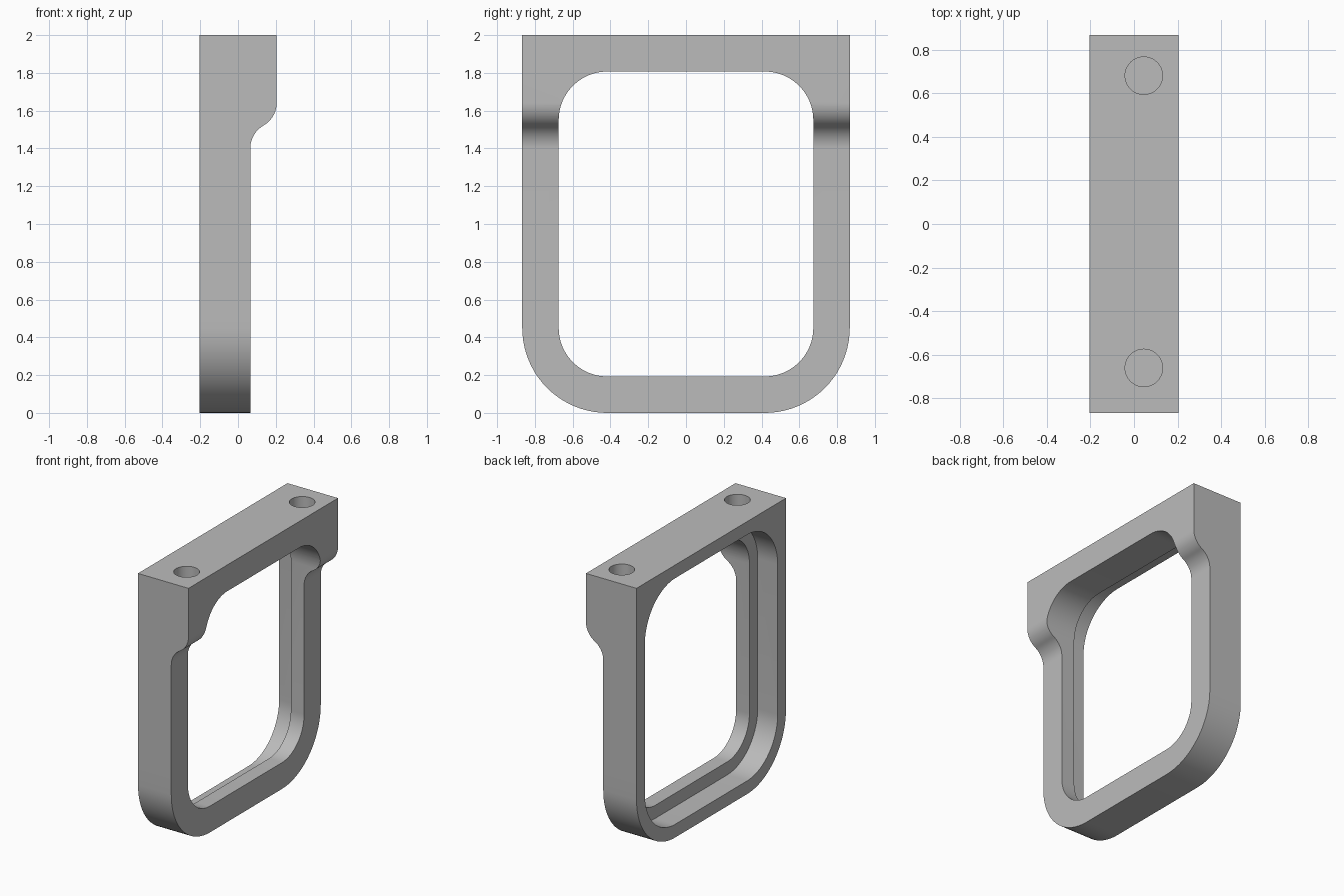
import bpy, bmesh
from math import sin, cos, pi, radians
from mathutils import Vector

if "Cube" in bpy.data.objects:
    bpy.data.objects.remove(bpy.data.objects["Cube"], do_unlink=True)

grey = bpy.data.materials.new("plain grey")
grey.use_nodes = True
grey.diffuse_color = (0.5, 0.5, 0.5, 1)
grey.node_tree.nodes["Principled BSDF"].inputs["Base Color"].default_value = (0.5, 0.5, 0.5, 1)


def arc(cu, cv, r, start, end, steps=20):
    """Points on an arc, angles in degrees."""
    angles = [radians(start + (end - start) * i / steps) for i in range(steps + 1)]
    return [(cu + r * cos(a), cv + r * sin(a)) for a in angles]


def prism(name, points, place, direction):
    """Extrude a flat outline along a direction."""
    bm = bmesh.new()
    face = bm.faces.new([bm.verts.new(place(u, v)) for u, v in points])
    extruded = bmesh.ops.extrude_face_region(bm, geom=[face])["geom"]
    bmesh.ops.translate(bm, vec=Vector(direction),
                        verts=[g for g in extruded if isinstance(g, bmesh.types.BMVert)])
    bmesh.ops.recalc_face_normals(bm, faces=bm.faces)
    mesh = bpy.data.meshes.new(name)
    bm.to_mesh(mesh)
    bm.free()
    mesh.materials.append(grey)
    obj = bpy.data.objects.new(name, mesh)
    bpy.context.collection.objects.link(obj)
    return obj


def rounded_window(name, radius, x0, x1):
    """Rounded opening whose corners share the frame's corner centres."""
    cy, low, high = 0.417, 0.45, 1.55
    pts = (arc(cy, high, radius, 0, 90) + arc(-cy, high, radius, 90, 180)
           + arc(-cy, low, radius, 180, 270) + arc(cy, low, radius, 270, 360))
    return prism(name, pts, lambda y, z: (x0, y, z), (x1 - x0, 0, 0))


def combine(target, cutter, operation):
    cutter.hide_render = True
    mod = target.modifiers.new(cutter.name, "BOOLEAN")
    mod.operation, mod.object, mod.solver = operation, cutter, "EXACT"
    bpy.context.view_layer.objects.active = target
    bpy.ops.object.modifier_apply(modifier=mod.name)
    bpy.data.objects.remove(cutter, do_unlink=True)


BACK, THIN, THICK, HALF = -0.205, 0.065, 0.205, 0.867

# Side profile: thin lower frame swelling into the thick top bar
r = 0.14
profile = ([(BACK, 0 - 0.1), (THIN, -0.1)]
           + arc(THIN + r, 1.4, r, 180, 120, 12)
           + arc(THICK - r, 1.4 + 2 * r * sin(pi / 3), r, -60, 0, 12)[1:]
           + [(THICK, 2), (BACK, 2)])
frame = prism("frame", profile, lambda x, z: (x, -HALF, z), (0, 2 * HALF, 0))

# Outer outline with large rounded bottom corners
outline = (arc(-0.417, 0.45, 0.45, 180, 270) + arc(0.417, 0.45, 0.45, 270, 360)
           + [(0.867, 0.6), (1, 0.6), (1, 2.2), (-1, 2.2), (-1, 0.6), (-0.867, 0.6)])
combine(frame, prism("outline", outline, lambda y, z: (-0.5, y, z), (1, 0, 0)), "INTERSECT")

# Through opening and the wider stepped recess on one side
combine(frame, rounded_window("opening", 0.257, -0.5, 0.5), "DIFFERENCE")
combine(frame, rounded_window("recess", 0.353, -0.5, -0.043), "DIFFERENCE")

# Blind screw holes in the top bar
for y in (0.68, -0.66):
    hole = prism("hole", arc(0.045, y, 0.086, 0, 360, 40)[:-1],
                 lambda u, v: (u, v, 1.8), (0, 0, 0.4))
    combine(frame, hole, "DIFFERENCE")

bpy.ops.object.select_all(action="DESELECT")
frame.select_set(True)
bpy.context.view_layer.objects.active = frame
bpy.ops.object.shade_smooth_by_angle(angle=radians(30))
